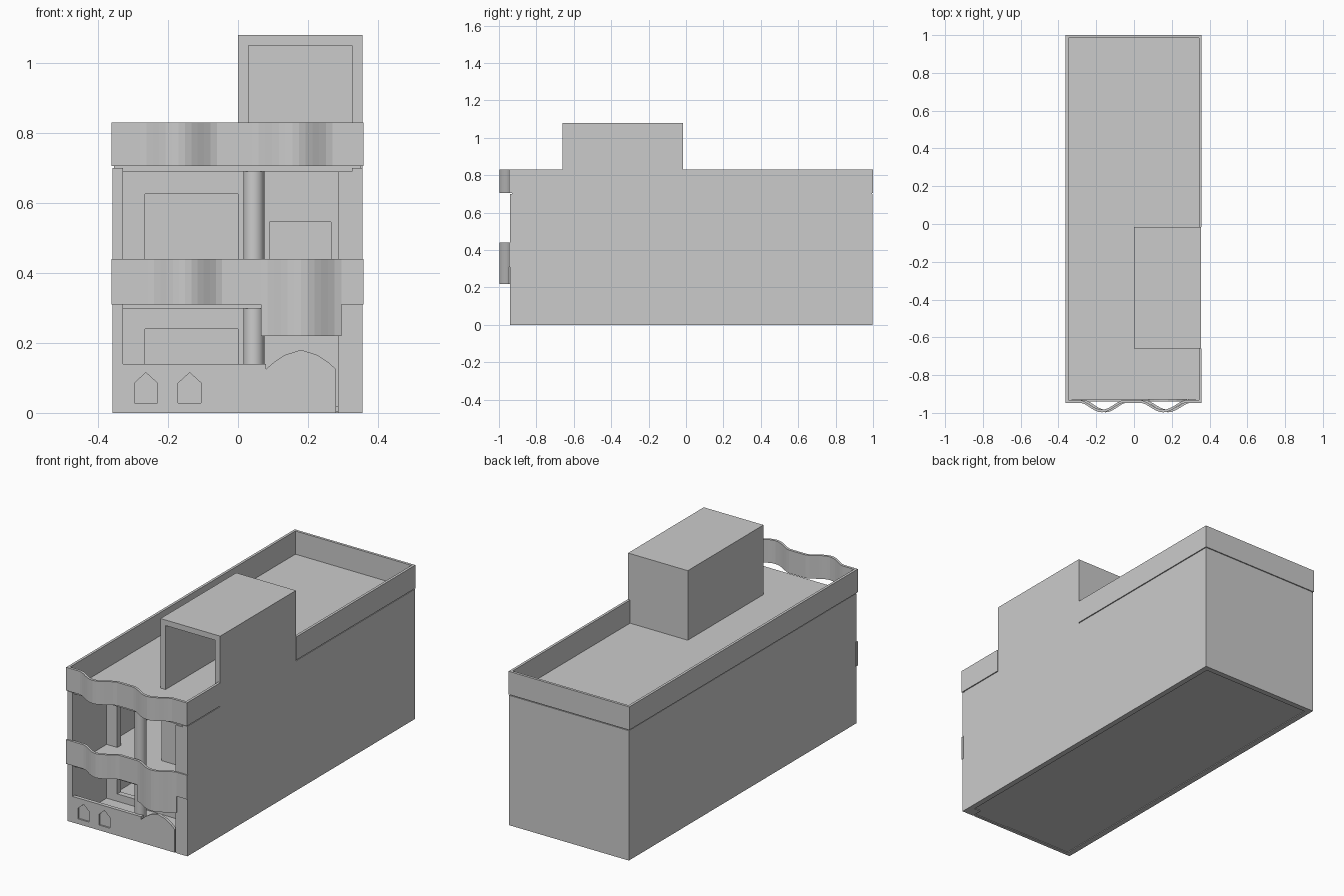
import bpy, bmesh, math

default = bpy.data.objects.get("Cube")
if default:
    bpy.data.objects.remove(default, do_unlink=True)

GREY = (0.6, 0.6, 0.6, 1)
mat = bpy.data.materials.new("plain grey")
mat.use_nodes = True
mat.diffuse_color = GREY
mat.node_tree.nodes["Principled BSDF"].inputs["Base Color"].default_value = GREY

# Overall extents
L, R, F, B = -0.358, 0.356, -0.94, 0.998
T = 0.03            # wall thickness
ROOF = 0.705        # roof deck level
TOP = 0.83          # parapet top
FLOOR = 0.31        # upper floor level
REAR = -0.65        # room wall behind the balconies


def finish(name, bm):
    bmesh.ops.recalc_face_normals(bm, faces=bm.faces)
    mesh = bpy.data.meshes.new(name)
    bm.to_mesh(mesh)
    bm.free()
    mesh.materials.append(mat)
    ob = bpy.data.objects.new(name, mesh)
    bpy.context.scene.collection.objects.link(ob)
    return ob


def box(name, x0, x1, y0, y1, z0, z1):
    bm = bmesh.new()
    bmesh.ops.create_cube(bm, size=1)
    for v in bm.verts:
        v.co = (x1 if v.co.x > 0 else x0, y1 if v.co.y > 0 else y0, z1 if v.co.z > 0 else z0)
    return finish(name, bm)


def prism(name, pts, y0, y1):
    """Outline in x and z, extruded along y."""
    bm = bmesh.new()
    face = bm.faces.new([bm.verts.new((x, y0, z)) for x, z in pts])
    new = bmesh.ops.extrude_face_region(bm, geom=[face])["geom"]
    bmesh.ops.translate(bm, vec=(0, y1 - y0, 0), verts=[v for v in new if isinstance(v, bmesh.types.BMVert)])
    return finish(name, bm)


def cut(ob, cutter):
    cutter.hide_render = True
    cutter.hide_set(True)
    mod = ob.modifiers.new("opening", "BOOLEAN")
    mod.object = cutter
    mod.operation = "DIFFERENCE"
    mod.solver = "EXACT"
    bpy.context.view_layer.objects.active = ob
    bpy.ops.object.modifier_apply(modifier=mod.name)
    bpy.data.objects.remove(cutter, do_unlink=True)


def wave(name, x0, x1, bumps, z0, z1, thick=0.014, depth=0.05):
    """Thin upright band that swells outward over each bump."""
    path = [(x0, F)]
    for a, b in bumps:
        for i in range(13):
            t = i / 12
            path.append((a + (b - a) * t, F - depth * math.sin(math.pi * t) ** 1.5))
    path.append((x1, F))
    bm = bmesh.new()
    rings = []
    for x, y in path:
        rings.append([bm.verts.new(p) for p in
                      ((x, y - thick / 2, z0), (x, y + thick / 2, z0),
                       (x, y + thick / 2, z1), (x, y - thick / 2, z1))])
    for r, s in zip(rings, rings[1:]):
        for i in range(4):
            bm.faces.new((r[i], r[(i + 1) % 4], s[(i + 1) % 4], s[i]))
    bm.faces.new(rings[0])
    bm.faces.new(rings[-1])
    return finish(name, bm)


# Main shell: outer walls and slabs
box("right_wall", L, L + T, F, B, 0, ROOF - 0.005)
box("left_wall", R - T, R, F, B, 0, ROOF - 0.005)
box("back_wall", L + T, R - T, B - T, B, 0, ROOF - 0.005)
box("ground_slab", L + T, R - T, F + 0.01, B - T, 0.004, 0.02)
box("upper_floor", L + T, R - T, F + 0.01, B - T, FLOOR - 0.012, FLOOR)
box("roof_deck", L + 0.004, R - 0.004, F + 0.01, B - 0.004, ROOF - 0.015, ROOF)

# Room wall with balcony doors and a lower window
room = box("room_wall", L + T, R - T, REAR, REAR + T, 0.02, ROOF - 0.015)
for x0, x1, z0, z1 in ((-0.265, 0, FLOOR, 0.625), (0.09, 0.265, FLOOR, 0.545), (-0.265, 0, 0.06, 0.24)):
    cut(room, box("door_cutter", x0, x1, REAR - 0.1, REAR + 0.1, z0, z1))

# Roof parapet, broken on the left side by the stair tower
P = 0.014
TF, TB = -0.66, -0.015
OL, OR, OB = L - 0.004, R + 0.002, B + 0.002
box("right_parapet", OL, OL + P, F, OB, ROOF, TOP)
box("back_parapet", OL + P, OR - P, OB - P, OB, ROOF, TOP)
box("left_parapet_front", OR - P, OR, F, TF, ROOF, TOP)
box("left_parapet_back", OR - P, OR, TB, OB, ROOF, TOP)
wave("front_parapet", OL, OR, ((-0.28, -0.06), (0.04, 0.27)), ROOF, TOP)

# Stair tower, open at the front
TOWER = 1.08
box("tower_right_wall", 0, T, TF, TB, ROOF, TOWER - T)
box("tower_left_wall", R - T, R, TF, TB, ROOF - 0.005, TOWER - T)
box("tower_back_wall", T, R - T, TB - T, TB, ROOF, TOWER - T)
box("tower_roof", 0, R, TF, TB, TOWER - T, TOWER)

# Balcony band: flat run with one shallow and one deep bay
wave("balcony_band", OL, 0.065, ((-0.257, -0.045),), FLOOR, 0.44)
wave("balcony_bay", 0.065, 0.295, ((0.065, 0.295),), 0.22, 0.44)
box("balcony_end", 0.295, OR, F - 0.007, F + 0.007, FLOOR, 0.44)

# Plinth with two pointed vents, and the arched gate
plinth = box("plinth", L, 0.08, F, F + 0.02, 0, 0.14)
for c in (-0.263, -0.138):
    h = 0.033
    outline = [(c - h, 0.028), (c + h, 0.028), (c + h, 0.085), (c, 0.115), (c - h, 0.085)]
    cut(plinth, prism("vent_cutter", outline, F - 0.02, F + 0.008))
prism("arched_gate", [(0.08, 0), (0.28, 0), (0.28, 0.125), (0.255, 0.147), (0.225, 0.166),
                      (0.18, 0.18), (0.135, 0.166), (0.105, 0.147), (0.08, 0.125)], F, F + 0.015)

# Front supports: round column and corner pier
bm = bmesh.new()
bmesh.ops.create_cone(bm, cap_ends=True, segments=20, radius1=0.03, radius2=0.03, depth=ROOF - 0.03)
bmesh.ops.translate(bm, vec=(0.045, -0.895, ROOF / 2), verts=bm.verts)
column = finish("round_column", bm)
bpy.context.view_layer.objects.active = column
column.select_set(True)
bpy.ops.object.shade_smooth_by_angle()
box("corner_pier", 0.286, R - T, F, F + 0.06, 0, ROOF - 0.015)
